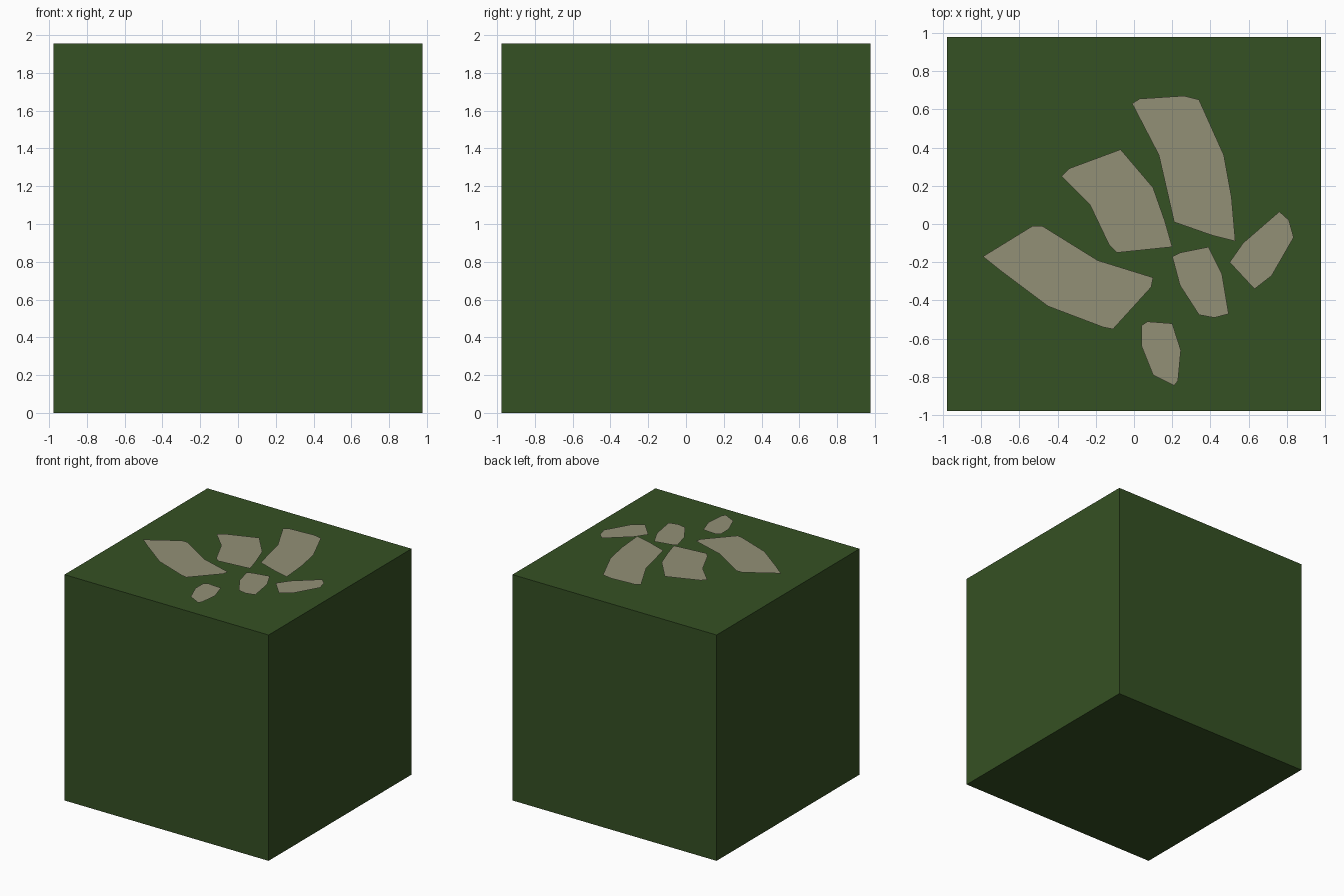
import bpy
import bmesh
from mathutils import Vector

default = bpy.data.objects.get("Cube")
if default:
    bpy.data.objects.remove(default, do_unlink=True)

SIDE = 1.955


def material(name, colour):
    mat = bpy.data.materials.new(name)
    mat.use_nodes = True
    mat.diffuse_color = (*colour, 1)
    shader = next(n for n in mat.node_tree.nodes if n.type == 'BSDF_PRINCIPLED')
    shader.inputs["Base Color"].default_value = (*colour, 1)
    shader.inputs["Roughness"].default_value = 0.9
    return mat


grass = material("grass green", (0.036, 0.082, 0.017))
stone = material("pale stone", (0.29, 0.28, 0.18))

# Grass block
bpy.ops.mesh.primitive_cube_add(size=SIDE, location=(0, 0, SIDE / 2))
block = bpy.context.object
block.name = "grass_block"
block.data.materials.append(grass)


def paving_stone(name, outline, height, rim):
    """Raise an outline into a slab with a sloping rim and soft shading."""
    bm = bmesh.new()
    face = bm.faces.new([bm.verts.new((x, y, SIDE)) for x, y in outline])
    bm.normal_update()
    if face.normal.z < 0:
        face.normal_flip()
    bmesh.ops.inset_region(bm, faces=[face], thickness=rim, use_even_offset=True)
    for v in face.verts:
        v.co.z = SIDE + height
    mesh = bpy.data.meshes.new(name)
    bm.to_mesh(mesh)
    bm.free()
    mesh.materials.append(stone)
    mesh.shade_smooth()
    obj = bpy.data.objects.new(name, mesh)
    bpy.context.collection.objects.link(obj)


# Stones: outline, height, rim width
stones = {
    "long_back_stone": ([(-.01, .63), (.03, .655), (.26, .67), (.34, .65), (.47, .36),
                         (.51, .14), (.53, -.09), (.41, -.06), (.21, .01), (.13, .36)],
                        .045, .035),
    "middle_stone": ([(-.38, .25), (-.34, .29), (-.07, .39), (.1, .19), (.16, .02),
                      (.2, -.12), (-.09, -.15), (-.13, -.11), (-.23, .1)], .04, .035),
    "long_left_stone": ([(-.79, -.17), (-.53, -.01), (-.48, -.01), (-.19, -.19),
                         (.1, -.28), (.09, -.33), (-.11, -.55), (-.16, -.54),
                         (-.45, -.43), (-.69, -.25)], .045, .045),
    "centre_stone": ([(.2, -.17), (.24, -.15), (.39, -.12), (.46, -.26), (.495, -.47),
                      (.42, -.49), (.34, -.475), (.24, -.32)], .025, .02),
    "right_stone": ([(.5, -.2), (.57, -.1), (.76, .065), (.81, .02), (.835, -.07),
                     (.72, -.27), (.63, -.34)], .025, .025),
    "front_stone": ([(.04, -.53), (.07, -.51), (.2, -.52), (.245, -.66), (.23, -.82),
                     (.21, -.845), (.1, -.79), (.04, -.64)], .025, .025),
}
for name, (outline, height, rim) in stones.items():
    paving_stone(name, outline, height, rim)
